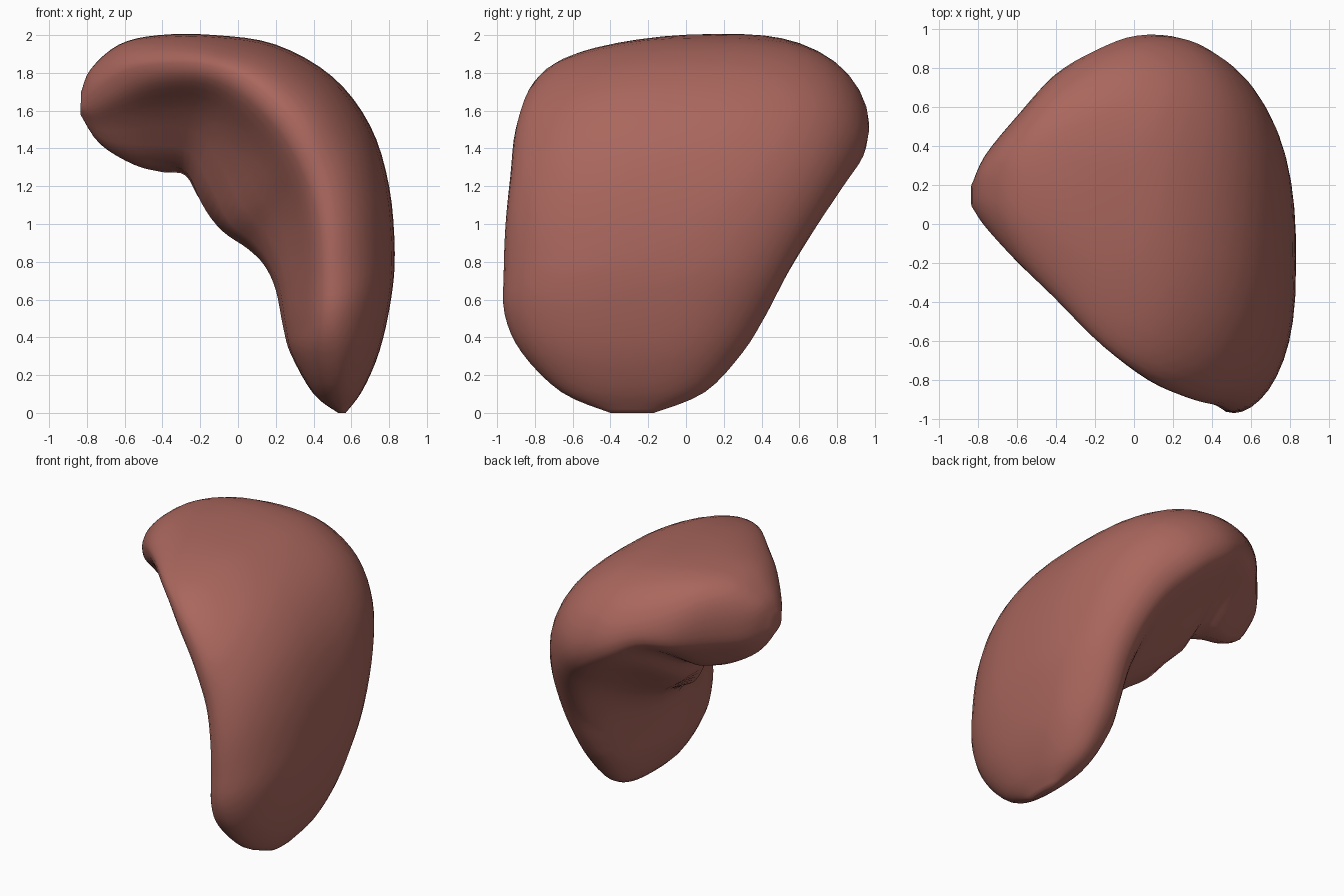
import bpy, bmesh, math

if "Cube" in bpy.data.objects:
    bpy.data.objects.remove(bpy.data.objects["Cube"])

# Stations along the bent body: outer x,z | inner x,z | front y, back y |
# rim position front, back (0 outer .. 1 inner) | rim share of inner bulge | bulge centre
STATIONS = [
    (-.83, 1.70, -.835, 1.58, .09, .20, .40, .50, .8, .2),
    (-.78, 1.82, -.73, 1.42, -.01, .36, .30, .52, .5, .15),
    (-.63, 1.95, -.55, 1.31, -.18, .56, .23, .50, .38, .2),
    (-.42, 2.0, -.40, 1.27, -.37, .76, .21, .49, .3, .2),
    (-.12, 2.0, -.28, 1.25, -.63, .89, .21, .47, .28, .15),
    (.20, 1.95, -.20, 1.10, -.81, .965, .26, .46, .3, .1),
    (.50, 1.78, -.08, .96, -.90, .95, .33, .44, .33, .0),
    (.70, 1.52, .05, .87, -.93, .84, .41, .42, .4, .0),
    (.80, 1.20, .14, .78, -.955, .70, .47, .42, .48, .0),
    (.83, .85, .20, .65, -.965, .55, .51, .43, .58, .0),
    (.81, .60, .24, .45, -.96, .43, .52, .45, .7, .0),
    (.75, .33, .28, .31, -.87, .30, .5, .48, .85, .0),
    (.66, .12, .40, .10, -.66, .10, .5, .5, 1, .0),
    (.57, .0, .53, .0, -.40, -.17, .5, .5, 1, .0),
]
SIDES, STEPS = 40, 4


def spline(a, b, c, d, t):
    return [.5 * (2*q + (r-p)*t + (2*p-5*q+4*r-s)*t*t + (3*q-p-3*r+s)*t**3)
            for p, q, r, s in zip(a, b, c, d)]


def section(row):
    ox, oz, ix, iz, y0, y1, sf, sb, rim, centre = row
    pts = []
    for k in range(SIDES):
        a = 2 * math.pi * k / SIDES
        c, sn = math.cos(a), math.sin(a)
        v = math.copysign(abs(c) ** .85, c)
        tip = sf + (sb - sf) * (v + 1) / 2
        if sn >= 0:      # smooth convex outer face, fuller towards the back
            power = 3.0 if v > 0 else 2.4
            s = tip * (1 - max(0, 1 - abs(v) ** power) ** .55)
        else:            # rounded rim with a central swelling on the hollow face
            edge = abs(sn) ** .8
            width = .6 if v > centre else .55
            share = rim + (1 - rim) * .25 * max(v, 0)
            swell = math.exp(-((v - centre) / width) ** 2)
            s = tip + (1 - tip) * edge * (share + (1 - share) * swell)
        pts.append((ox + (ix-ox)*s, (y0+y1)/2 + (y1-y0)/2*v, oz + (iz-oz)*s))
    return pts


# Loft the sections into one body
rows = []
n = len(STATIONS)
for i in range(n - 1):
    a, d = STATIONS[max(i-1, 0)], STATIONS[min(i+2, n-1)]
    rows += [spline(a, STATIONS[i], STATIONS[i+1], d, j / STEPS) for j in range(STEPS)]
rows.append(STATIONS[-1])

bm = bmesh.new()
loops = [[bm.verts.new(p) for p in section(r)] for r in rows]
for A, B in zip(loops, loops[1:]):
    for k in range(SIDES):
        m = (k + 1) % SIDES
        bm.faces.new((A[k], A[m], B[m], B[k]))

# Close both ends
for ring in (loops[0], loops[-1]):
    cap = bm.faces.new(ring)
    bmesh.ops.poke(bm, faces=[cap])
bmesh.ops.recalc_face_normals(bm, faces=bm.faces)

mesh = bpy.data.meshes.new("organ_body")
bm.to_mesh(mesh)
bm.free()
for p in mesh.polygons:
    p.use_smooth = True
obj = bpy.data.objects.new("organ_body", mesh)
bpy.context.collection.objects.link(obj)

# Dull red tissue colour
mat = bpy.data.materials.new("tissue_red")
mat.diffuse_color = (.40, .135, .11, 1)
mat.use_nodes = True
mat.node_tree.nodes["Principled BSDF"].inputs["Base Color"].default_value = mat.diffuse_color
mesh.materials.append(mat)
